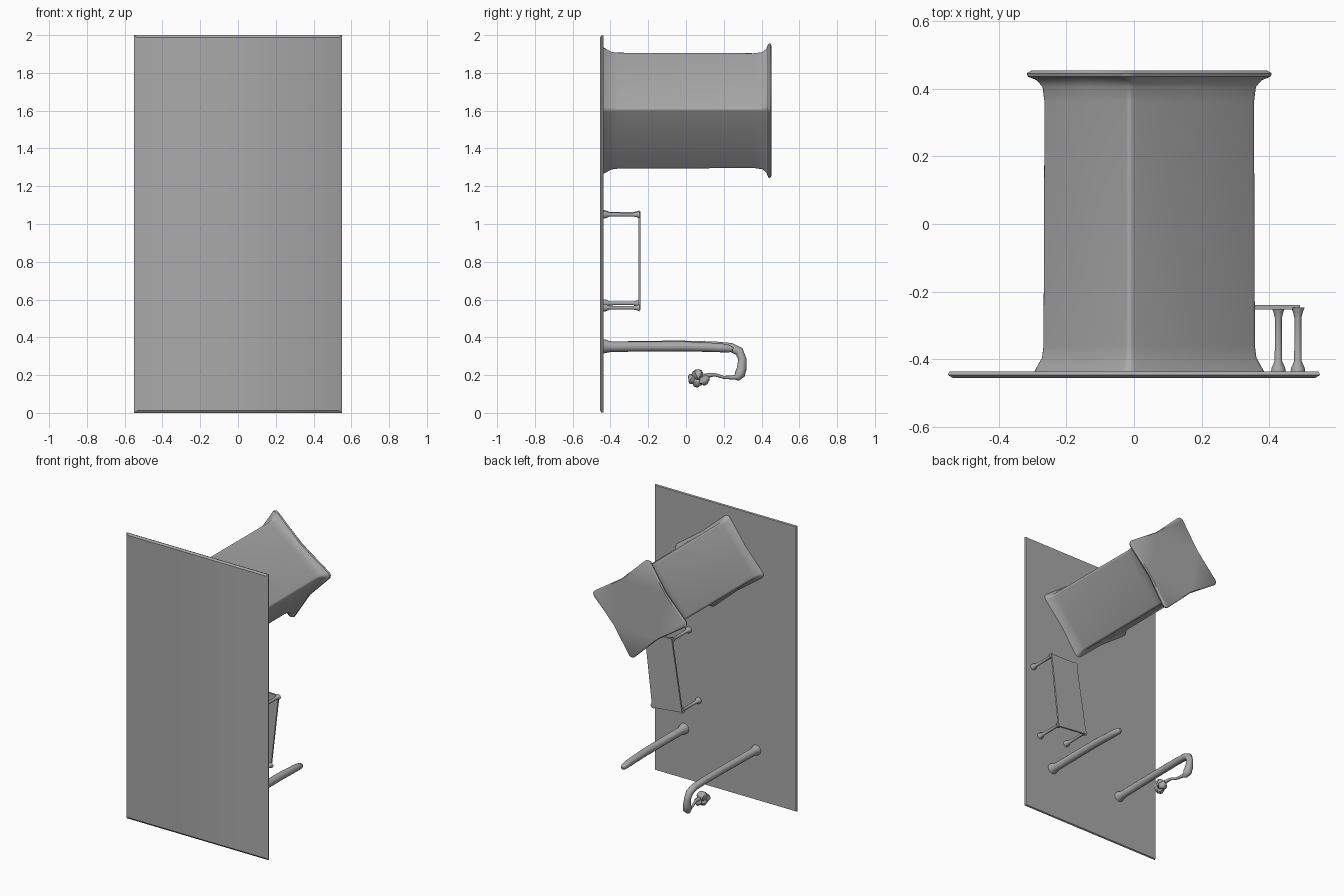
import bpy, bmesh, math, random
from mathutils import Vector

if "Cube" in bpy.data.objects:
    bpy.data.objects.remove(bpy.data.objects["Cube"])

random.seed(4)
grey = bpy.data.materials.new("plain grey")
grey.diffuse_color = (0.4, 0.4, 0.4, 1)
grey.use_nodes = True
grey.node_tree.nodes["Principled BSDF"].inputs["Base Color"].default_value = grey.diffuse_color


def finish(bm, name, angle=35):
    bmesh.ops.recalc_face_normals(bm, faces=bm.faces)
    mesh = bpy.data.meshes.new(name)
    bm.to_mesh(mesh)
    bm.free()
    obj = bpy.data.objects.new(name, mesh)
    bpy.context.collection.objects.link(obj)
    mesh.materials.append(grey)
    bpy.ops.object.select_all(action='DESELECT')
    obj.select_set(True)
    bpy.context.view_layer.objects.active = obj
    bpy.ops.object.shade_smooth_by_angle(angle=math.radians(angle))
    return obj


def loft(name, rings, angle=35):
    """Skin a list of equal-length point rings and cap both ends."""
    bm = bmesh.new()
    rows = [[bm.verts.new(p) for p in ring] for ring in rings]
    n = len(rows[0])
    for a, b in zip(rows, rows[1:]):
        for i in range(n):
            bm.faces.new((a[i], a[(i + 1) % n], b[(i + 1) % n], b[i]))
    bm.faces.new(rows[0])
    bm.faces.new(rows[-1])
    return finish(bm, name, angle)


def tube(name, path, radii, sides=12):
    """Round tube through the points, one radius per point."""
    pts = [Vector(p) for p in path]
    rings = []
    for i, p in enumerate(pts):
        t = (pts[min(i + 1, len(pts) - 1)] - pts[max(i - 1, 0)]).normalized()
        side = Vector((1, 0, 0))
        side = (side - t * side.dot(t)).normalized()
        up = t.cross(side)
        rings.append([p + radii[i] * (math.cos(a) * side + math.sin(a) * up)
                      for a in (2 * math.pi * k / sides for k in range(sides))])
    return loft(name, rings, 50)


# Thin upright panel with chamfered front edges
def sheet(y, hx, z0, z1):
    return [(-hx, y, z0), (hx, y, z0), (hx, y, z1), (-hx, y, z1)]


loft("panel", [sheet(-0.455, 0.535, 0.012, 1.988), sheet(-0.446, 0.55, 0, 2),
               sheet(-0.436, 0.545, 0.004, 1.996)])

# Large tilted box, extruded backwards, flaring at both ends
U = Vector((0.781, 0, -0.625))
V = Vector((0.625, 0, 0.781))
CENTRE = Vector((0.045, 0, 1.60))


def rounded_section(y, grow, radius, pinch):
    hu, hv = 0.242 + grow, 0.207 + grow
    ring = []
    for q, (su, sv) in enumerate(((1, 1), (-1, 1), (-1, -1), (1, -1))):
        for k in range(5):
            a = math.pi / 2 * (q + k / 4)
            u = su * (hu - radius) + radius * math.cos(a)
            v = sv * (hv - radius) + radius * math.sin(a)
            ring.append(CENTRE + u * U + v * V + Vector((0, y, 0)))
        # side midpoint, pulled in so the corners stand proud
        u, v = ((0, hv - pinch), (-hu + pinch, 0), (0, -hv + pinch), (hu - pinch, 0))[q]
        ring.append(CENTRE + u * U + v * V + Vector((0, y, 0)))
    return ring


loft("tilted_box", [rounded_section(*s) for s in (
    (-0.440, 0.025, 0.03, 0.012), (-0.425, 0.018, 0.025, 0.01),
    (-0.395, 0.004, 0.018, 0.003), (-0.36, 0.0, 0.015, 0.0),
    (0.36, -0.002, 0.015, 0.0), (0.405, 0.003, 0.018, 0.003),
    (0.425, 0.016, 0.02, 0.012), (0.435, 0.037, 0.03, 0.022),
    (0.445, 0.040, 0.03, 0.022), (0.453, 0.030, 0.03, 0.016))])

# Skewed plate carried on four posts
CORNERS = [(0.49, 1.06), (0.28, 1.065), (0.20, 0.57), (0.43, 0.545)]
loft("stand_off_plate", [[(x, y, z) for x, z in CORNERS]
                         for y in (-0.252, -0.240)])
MIDDLE = Vector((0.35, 0, 0.81))
for i, (x, z) in enumerate(CORNERS):
    toward = (MIDDLE - Vector((x, 0, z))).normalized() * 0.012
    x, z = x + toward.x, z + toward.z
    tube(f"plate_post_{i + 1}",
         [(x, y, z) for y in (-0.440, -0.425, -0.405, -0.28, -0.262, -0.246)],
         [0.022, 0.020, 0.011, 0.010, 0.014, 0.020], 10)

# Straight rod
tube("straight_rod",
     [(0.32, -0.440, 0.352), (0.32, -0.425, 0.352), (0.32, -0.395, 0.350),
      (0.32, 0.0, 0.352), (0.32, 0.18, 0.345), (0.32, 0.23, 0.340),
      (0.32, 0.25, 0.337)],
     [0.038, 0.035, 0.027, 0.026, 0.024, 0.020, 0.010])

# Hooked rod bending down and back
tube("hooked_rod",
     [(-0.24, -0.440, 0.352), (-0.24, -0.425, 0.352), (-0.24, -0.395, 0.352),
      (-0.24, -0.05, 0.358), (-0.235, 0.15, 0.354), (-0.23, 0.24, 0.346),
      (-0.225, 0.282, 0.325), (-0.22, 0.298, 0.285), (-0.215, 0.295, 0.235),
      (-0.21, 0.285, 0.205), (-0.205, 0.27, 0.188), (-0.20, 0.25, 0.188)],
     [0.036, 0.033, 0.026, 0.025, 0.024, 0.024, 0.024, 0.022, 0.026, 0.028,
      0.020, 0.009])

# Thin link and the rough lump hanging from it
tube("lump_link",
     [(-0.20, 0.26, 0.188), (-0.19, 0.20, 0.188), (-0.18, 0.15, 0.203),
      (-0.17, 0.10, 0.195)], [0.012, 0.008, 0.009, 0.014], 8)
for i, (p, r) in enumerate((((-0.17, 0.065, 0.20), 0.036),
                            ((-0.18, 0.035, 0.18), 0.030),
                            ((-0.16, 0.095, 0.172), 0.032),
                            ((-0.175, 0.06, 0.162), 0.028))):
    bm = bmesh.new()
    bmesh.ops.create_icosphere(bm, subdivisions=2, radius=r)
    for v in bm.verts:
        v.co = v.co * random.uniform(0.75, 1.05) + Vector(p)
    finish(bm, f"rough_lump_{i + 1}", 40)
